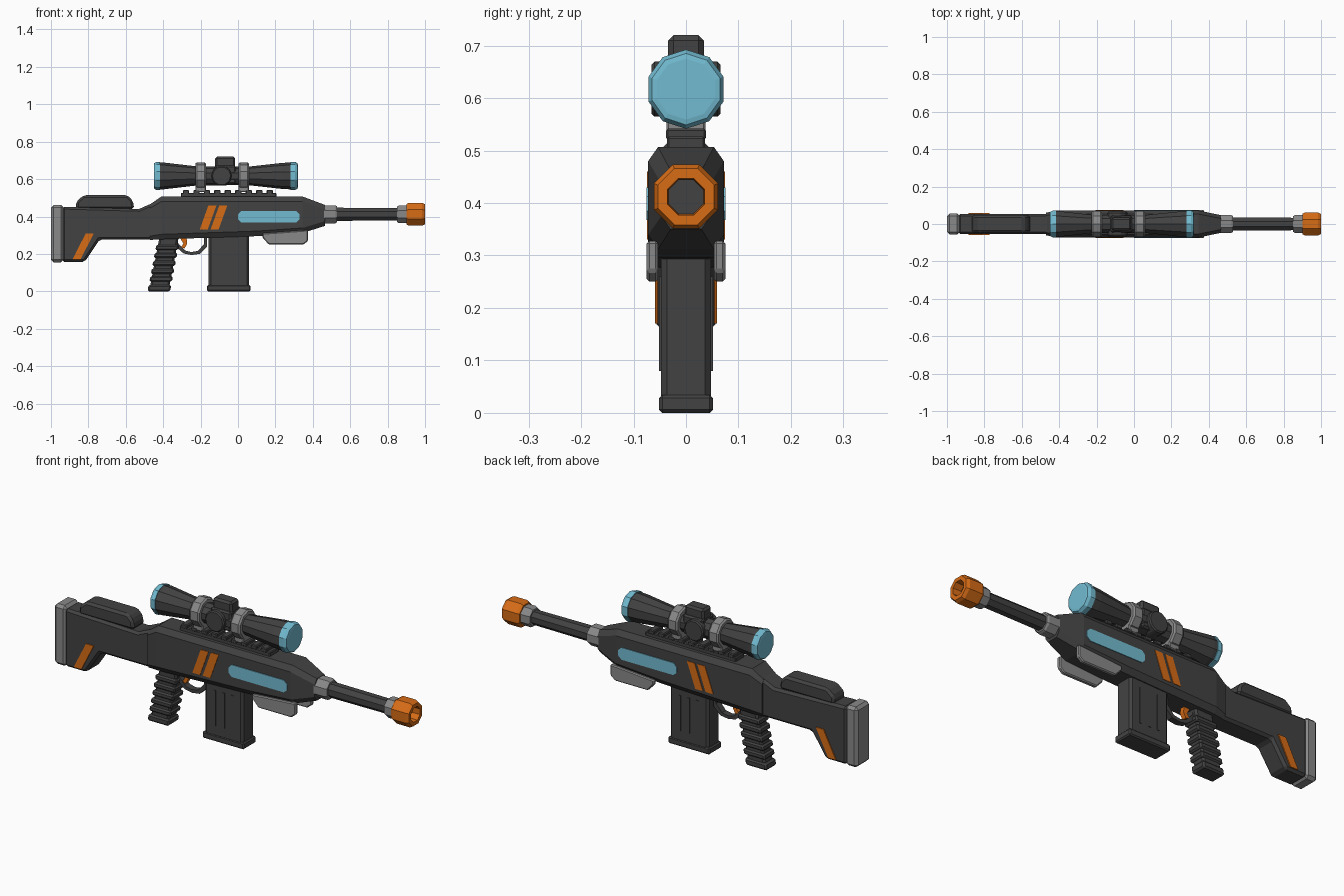
import bpy, bmesh
from math import pi, cos, sin

cube = bpy.data.objects.get("Cube")
if cube:
    bpy.data.objects.remove(cube)


def material(name, rgb):
    m = bpy.data.materials.new(name)
    m.use_nodes = True
    m.diffuse_color = (*rgb, 1)
    bsdf = next(n for n in m.node_tree.nodes if n.type == 'BSDF_PRINCIPLED')
    bsdf.inputs["Base Color"].default_value = (*rgb, 1)
    return m


DARK = material("charcoal", (0.055, 0.055, 0.055))
GREY = material("mid grey", (0.25, 0.25, 0.25))
ORANGE = material("orange", (0.68, 0.15, 0.008))
BLUE = material("light blue", (0.17, 0.50, 0.64))


def skin(name, rings, mat, bevel=0):
    """Join matching rings of points into a closed, flat-faced solid."""
    bm = bmesh.new()
    loops = [[bm.verts.new(p) for p in ring] for ring in rings]
    n = len(loops[0])
    for a, b in zip(loops, loops[1:]):
        for i in range(n):
            bm.faces.new((a[i], a[(i + 1) % n], b[(i + 1) % n], b[i]))
    bm.faces.new(loops[0])
    bm.faces.new(loops[-1])
    bmesh.ops.recalc_face_normals(bm, faces=bm.faces)
    mesh = bpy.data.meshes.new(name)
    bm.to_mesh(mesh)
    bm.free()
    mesh.materials.append(mat)
    ob = bpy.data.objects.new(name, mesh)
    bpy.context.collection.objects.link(ob)
    if bevel:
        mod = ob.modifiers.new("bevel", 'BEVEL')
        mod.width = bevel
        mod.segments = 1
        mod.limit_method = 'ANGLE'
    return ob


def prism(name, pts, y0, y1, mat, bevel=0):
    """Side profile (x, z) extruded across y."""
    return skin(name, [[(x, y, z) for x, z in pts] for y in (y0, y1)], mat, bevel)


def box(name, x0, x1, z0, z1, half, mat, bevel=0):
    return prism(name, [(x0, z0), (x1, z0), (x1, z1), (x0, z1)], -half, half, mat, bevel)


def both_sides(name, pts, inner, outer, mat, bevel=0):
    for side, s in (("left", 1), ("right", -1)):
        prism(f"{name}_{side}", pts, s * inner, s * outer, mat, bevel)


def tube(name, profile, sides, z, mat, turn=0):
    """Faceted turning along x from (x, radius) pairs."""
    angles = [turn + 2 * pi * i / sides for i in range(sides)]
    return skin(name, [[(x, r * cos(a), z + r * sin(a)) for a in angles]
                       for x, r in profile], mat)


def section(x, bottom, top, half, cut):
    """Eight-sided body cross-section."""
    h = half - cut * 0.7
    return [(x, -h, bottom), (x, h, bottom), (x, half, bottom + cut), (x, half, top - cut),
            (x, h, top), (x, -h, top), (x, -half, top - cut), (x, -half, bottom + cut)]


# Receiver
skin("receiver", [section(-0.47, 0.275, 0.465, 0.06, 0.02),
                  section(-0.41, 0.278, 0.507, 0.072, 0.027),
                  section(0.10, 0.295, 0.507, 0.072, 0.027),
                  section(0.345, 0.312, 0.507, 0.072, 0.027),
                  section(0.465, 0.35, 0.462, 0.047, 0.025)], DARK)

# Stock, butt pad and cheek rest
prism("stock", [(-0.94, 0.157), (-0.82, 0.157), (-0.74, 0.277), (-0.45, 0.277),
                (-0.45, 0.475), (-0.53, 0.44), (-0.94, 0.452)], -0.054, 0.054, DARK, 0.012)
box("butt_pad", -1.0, -0.932, 0.155, 0.462, 0.056, GREY, 0.014)
prism("cheek_rest", [(-0.865, 0.44), (-0.555, 0.44), (-0.562, 0.485), (-0.59, 0.514),
                     (-0.825, 0.514), (-0.865, 0.48)], -0.048, 0.048, DARK, 0.012)


# Painted stripes and side windows
def stripe(name, x, z0, z1, lean, inner, outer):
    both_sides(name, [(x, z0), (x + 0.043, z0), (x + 0.043 + lean, z1), (x + lean, z1)],
               inner, outer, ORANGE)


stripe("stock_stripe", -0.885, 0.17, 0.308, 0.07, 0.052, 0.059)
for i in range(2):
    stripe(f"body_stripe_{i + 1}", -0.205 + 0.058 * i, 0.33, 0.46, 0.047, 0.069, 0.0745)
both_sides("side_window", [(0, 0.385), (0.017, 0.368), (0.31, 0.368), (0.33, 0.385),
                           (0.33, 0.412), (0.31, 0.43), (0.017, 0.43), (0, 0.412)],
           0.069, 0.0755, BLUE)

# Fore-end side plates
both_sides("fore_plate", [(0.13, 0.288), (0.165, 0.25), (0.35, 0.25), (0.375, 0.27),
                          (0.375, 0.328), (0.13, 0.31)], 0.053, 0.075, GREY, 0.005)

# Barrel, collars and hollow muzzle
OCT = pi / 8
AXIS = 0.412
tube("rear_collar", [(0.455, 0.052), (0.52, 0.052), (0.53, 0.046)], 8, AXIS, GREY, OCT)
tube("barrel", [(0.52, 0.038), (0.87, 0.036)], 8, AXIS, DARK, OCT)
tube("front_collar", [(0.85, 0.045), (0.86, 0.051), (0.91, 0.051)], 8, AXIS, GREY, OCT)
tube("muzzle", [(0.90, 0.058), (0.912, 0.066), (0.985, 0.066), (1.0, 0.058),
                (1.0, 0.038), (0.95, 0.036)], 8, AXIS, ORANGE, OCT)
tube("bore", [(0.945, 0.036), (0.955, 0.036)], 8, AXIS, DARK, OCT)

# Magazine with raised side ribs
box("magazine", -0.157, 0.06, 0.02, 0.31, 0.048, DARK, 0.012)
box("magazine_base", -0.166, 0.067, 0.0, 0.034, 0.051, DARK, 0.006)
for i in range(3):
    x = -0.105 + 0.05 * i
    box(f"magazine_rib_{i + 1}", x, x + 0.014, 0.08, 0.26, 0.051, DARK)


# Pistol grip: raked core with wraparound ribs
def grip_slab(name, z0, z1, grow, half, bevel):
    pts = [(-0.481 + 0.19 * z0 - grow, z0), (-0.366 + 0.19 * z0 + grow, z0),
           (-0.366 + 0.19 * z1 + grow, z1), (-0.481 + 0.19 * z1 - grow, z1)]
    prism(name, pts, -half, half, DARK, bevel)


grip_slab("grip_core", 0.01, 0.30, -0.006, 0.036, 0.01)
grip_slab("grip_base", 0.0, 0.035, 0.003, 0.043, 0.008)
for i in range(5):
    z = 0.052 + 0.042 * i
    grip_slab(f"grip_rib_{i + 1}", z, z + 0.028, 0.003, 0.043, 0.007)

# Trigger and guard
outer = [(-0.345, 0.29), (-0.335, 0.24), (-0.29, 0.202), (-0.25, 0.194),
         (-0.205, 0.2), (-0.165, 0.238), (-0.165, 0.29)]
inner = [(-0.25 + (x + 0.25) * 0.81, z + 0.016) for x, z in outer]
band = outer + inner[::-1]
prism("trigger_guard", band, -0.016, 0.016, DARK)
prism("trigger", [(-0.312, 0.29), (-0.275, 0.29), (-0.272, 0.255), (-0.285, 0.23),
                  (-0.308, 0.232), (-0.292, 0.255)], -0.012, 0.012, ORANGE)

# Sight rail
box("rail", -0.305, 0.205, 0.495, 0.527, 0.036, DARK, 0.004)
for i in range(9):
    x = -0.295 + 0.056 * i
    box(f"rail_tooth_{i + 1}", x, x + 0.034, 0.52, 0.542, 0.038, DARK, 0.004)

# Scope tube, lens caps and clamps
SIGHT = 0.617
UP = pi / 2
tube("scope_tube", [(-0.43, 0.072), (-0.40, 0.072), (-0.22, 0.051), (0.05, 0.049),
                    (0.24, 0.07), (0.29, 0.072)], 10, SIGHT, DARK, UP)
tube("rear_lens", [(-0.45, 0.058), (-0.448, 0.068), (-0.435, 0.0755), (-0.418, 0.0755)],
     10, SIGHT, BLUE, UP)
tube("front_lens", [(0.28, 0.0755), (0.305, 0.0755), (0.318, 0.068), (0.32, 0.058)],
     10, SIGHT, BLUE, UP)
for name, x in (("rear", -0.2), ("front", 0.03)):
    tube(f"{name}_clamp", [(x - 0.028, 0.066), (x - 0.02, 0.073), (x + 0.02, 0.073),
                           (x + 0.028, 0.066)], 10, SIGHT, GREY, UP)
    box(f"{name}_clamp_foot", x - 0.028, x + 0.028, 0.53, 0.575, 0.037, GREY, 0.004)

# Adjustment turret
box("turret_block", -0.125, -0.012, 0.575, 0.674, 0.045, DARK, 0.008)
box("turret_cap", -0.122, -0.015, 0.655, 0.72, 0.034, DARK, 0.01)
knob = [(-0.088 + 0.055 * cos(2 * pi * i / 10), SIGHT + 0.055 * sin(2 * pi * i / 10))
        for i in range(10)]
prism("side_knobs", knob, -0.066, 0.066, DARK, 0.006)
